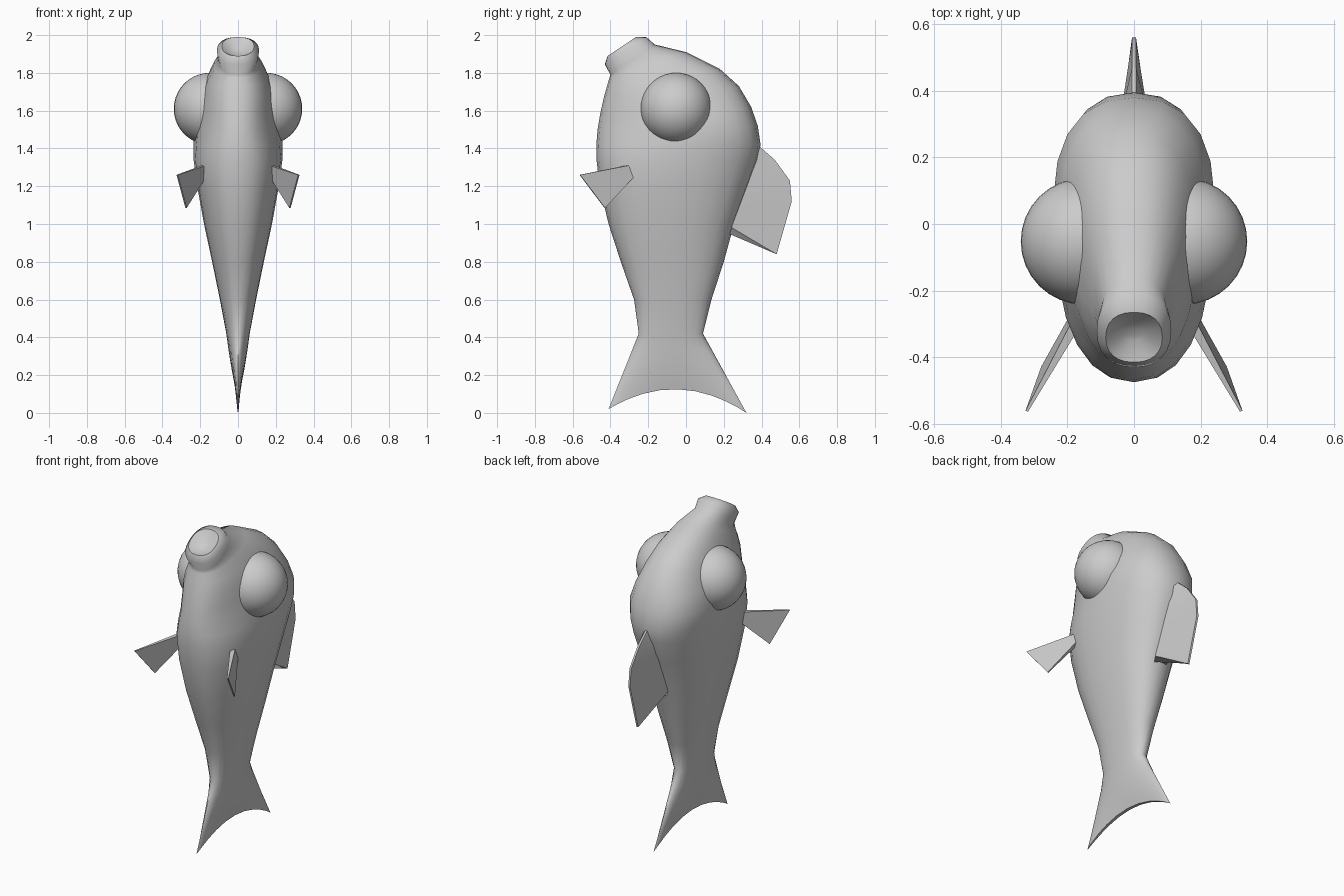
import bpy, bmesh, math
from mathutils import Vector

if "Cube" in bpy.data.objects:
    bpy.data.objects.remove(bpy.data.objects["Cube"])

grey = bpy.data.materials.new("plain_grey")
grey.diffuse_color = (0.6, 0.6, 0.6, 1)
grey.use_nodes = True
grey.node_tree.nodes["Principled BSDF"].inputs["Base Color"].default_value = grey.diffuse_color


def finish(obj, angle=60, mirror=False):
    obj.data.materials.append(grey)
    if mirror:
        obj.modifiers.new("mirror", 'MIRROR')
    bpy.ops.object.select_all(action='DESELECT')
    obj.select_set(True)
    bpy.context.view_layer.objects.active = obj
    bpy.ops.object.shade_smooth_by_angle(angle=math.radians(angle))


def loft(name, rings, angle=60, mirror=False):
    """Skin a row of closed rings and cap both ends with paired faces."""
    bm = bmesh.new()
    rows = [[bm.verts.new(p) for p in ring] for ring in rings]
    n = len(rows[0])
    for a, b in zip(rows, rows[1:]):
        for i in range(n):
            j = (i + 1) % n
            bm.faces.new((a[i], a[j], b[j], b[i]))
    for row in (rows[0], rows[-1]):
        for i in range(n // 2):
            ids = dict.fromkeys((i, i + 1, (n - i - 1) % n, (n - i) % n))
            if len(ids) > 2:
                bm.faces.new([row[k] for k in ids])
    bmesh.ops.recalc_face_normals(bm, faces=bm.faces)
    mesh = bpy.data.meshes.new(name)
    bm.to_mesh(mesh)
    bm.free()
    obj = bpy.data.objects.new(name, mesh)
    bpy.context.collection.objects.link(obj)
    finish(obj, angle, mirror)


def section(yf, zf, yb, zb, width, bend=0.0, n=24):
    """Rounded ring from belly point to back point; bend arches its middle."""
    mid = (zf + zb) / 2
    cheek = .22 * math.exp(-((mid - 1.53) / .13) ** 2)   # gill bulge at the back
    power = 2 if bend else 2.3
    ring = []
    for i in range(n):
        a = 2 * math.pi * i / n
        c, s = -math.cos(a), math.sin(a)
        t = math.copysign(abs(c) ** (2 / power), c)
        x = math.copysign(abs(s) ** (2 / power), s) if i % (n // 2) else 0
        u = (t + 1) / 2
        ring.append((width * x * (1 + cheek * t),
                     yf + (yb - yf) * u,
                     zf + (zb - zf) * u + bend * (1 - t * t)))
    return ring


def mix(a, b, u):
    return [p + (q - p) * u for p, q in zip(a, b)]


# Forked tail: the waist section spreads, thins and arches down to the tips
waist, fork = (-.25, .42, .09, .42, .062), (-.41, .02, .32, .0, .01)
rings = [section(*mix(waist, fork, u), bend=.115 * u * u)
         for u in (1, .8, .6, .4, .2, 0)]

# Trunk: height, belly, back, half width
for z, belly, back, w in ((.60, -.275, .135, .096), (.80, -.345, .20, .137),
                          (1.0, -.41, .255, .18), (1.2, -.457, .33, .216),
                          (1.34, -.474, .38, .235), (1.42, -.475, .395, .235)):
    rings.append(section(belly, z, back, z, w))

# Head and lips: sections tilt forward toward the mouth
for s in ((-.468, 1.50, .38, 1.52, .233), (-.455, 1.58, .345, 1.62, .215),
          (-.435, 1.67, .28, 1.73, .19), (-.418, 1.73, .18, 1.82, .165),
          (-.405, 1.775, 0, 1.91, .128), (-.40, 1.79, -.165, 1.95, .102),
          (-.43, 1.845, -.21, 1.99, .112), (-.415, 1.89, -.265, 1.99, .085),
          (-.35, 1.89, -.30, 1.925, .03)):
    rings.append(section(*s))
loft("body", rings)

# Bulging eyes, without the buried inner part
bpy.ops.mesh.primitive_uv_sphere_add(segments=32, ring_count=20, radius=.19)
eye = bpy.context.object
eye.name = "eyes"
bm = bmesh.new()
bm.from_mesh(eye.data)
bmesh.ops.translate(bm, verts=bm.verts, vec=(.15, -.052, 1.61))
bmesh.ops.delete(bm, geom=[v for v in bm.verts if v.co.x < .03], context='VERTS')
bm.to_mesh(eye.data)
bm.free()
finish(eye, 60, True)

# Dorsal fin, thick at the root and thin at the rim
root = [(.30, 1.42), (.28, 1.30), (.26, 1.20), (.23, 1.10), (.21, 1.0), (.20, .96)]
rim = [(.39, 1.41), (.47, 1.34), (.55, 1.23), (.56, 1.12), (.48, .84), (.33, .95)]
loft("dorsal_fin", [[(.05, *r), (.006, *e), (-.006, *e), (-.05, *r)]
                    for r, e in zip(root, rim)], 40)

# Pectoral fins: flat triangles flaring forward from the sides
side = Vector((.9, .43, 0))
top, low = Vector((.18, -.31, 1.31)), Vector((.18, -.28, 1.25))
tip, drop = Vector((.322, -.562, 1.26)), Vector((.275, -.43, 1.085))
loft("pectoral_fins", [[a + side * w, b + side * w, b - side * w, a - side * w]
                       for a, b, w in ((top, low, .014), (tip, drop, .004))],
     30, True)
